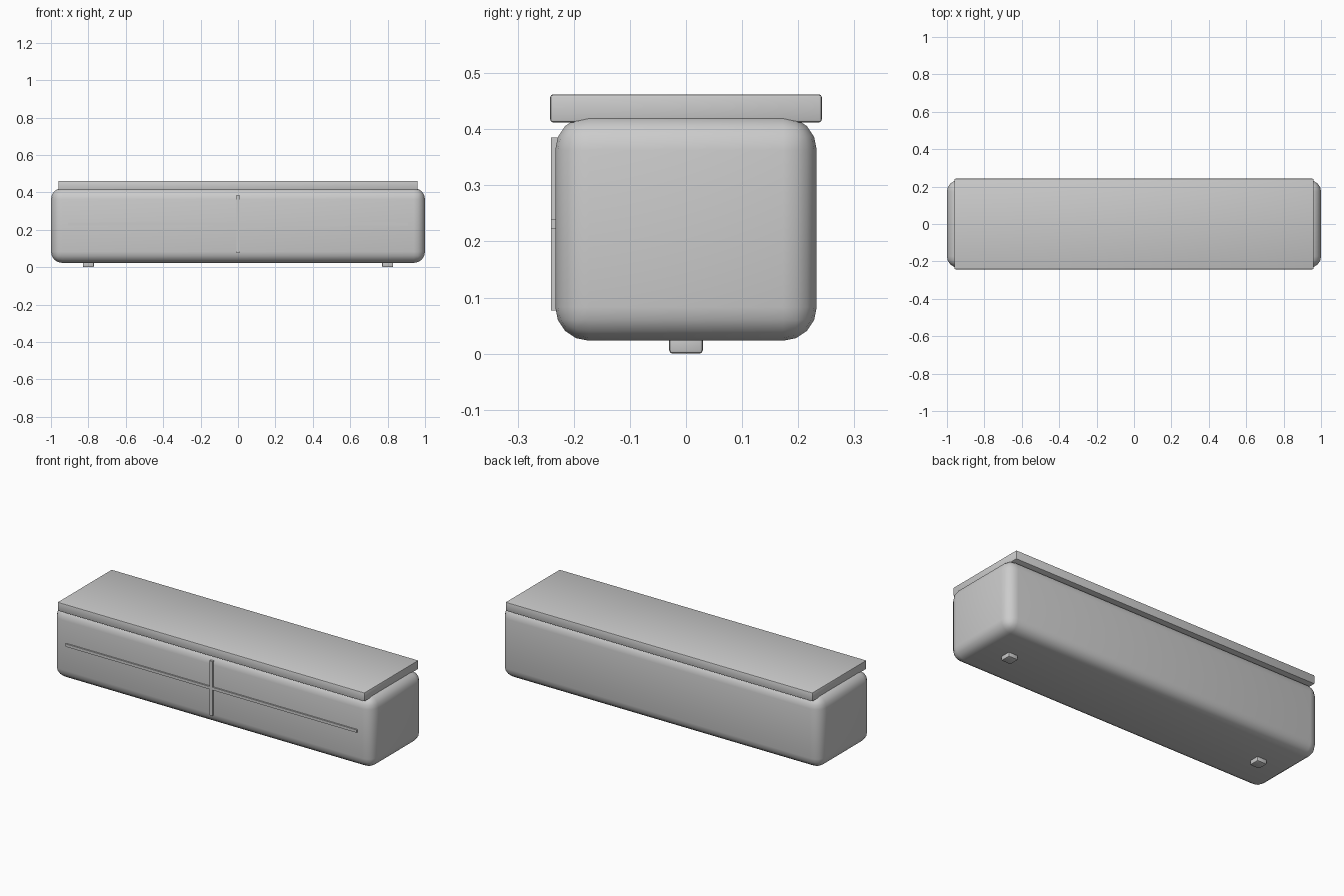
import bpy

if "Cube" in bpy.data.objects:
    bpy.data.objects.remove(bpy.data.objects["Cube"])


def box(name, x, y, z, bevel=0.0, segments=2):
    """Box from (min, max) ranges, with optional rounded edges."""
    bpy.ops.mesh.primitive_cube_add(size=1)
    ob = bpy.context.object
    ob.name = name
    ob.location = [(a + b) / 2 for a, b in (x, y, z)]
    ob.scale = [b - a for a, b in (x, y, z)]
    bpy.ops.object.transform_apply(location=False, rotation=False, scale=True)
    if bevel:
        mod = ob.modifiers.new("round", 'BEVEL')
        mod.width = bevel
        mod.segments = segments
        bpy.ops.object.modifier_apply(modifier=mod.name)
        bpy.ops.object.shade_smooth_by_angle()
    return ob


# Rounded cabinet body
box("cabinet_body", (-1, 1), (-0.233, 0.233), (0.023, 0.423), 0.06, 4)

# Overhanging top slab
box("top_slab", (-0.96, 0.96), (-0.242, 0.242), (0.412, 0.462), 0.005)

# Thin strips dividing the front into four panels
box("horizontal_strip", (-0.91, 0.91), (-0.241, -0.225), (0.223, 0.239))
box("vertical_strip", (-0.009, 0.009), (-0.241, -0.225), (0.077, 0.385))

# Small feet
for side, cx in (("left", -0.8), ("right", 0.8)):
    box(side + "_foot", (cx - 0.03, cx + 0.03), (-0.03, 0.03), (0, 0.04), 0.006)
